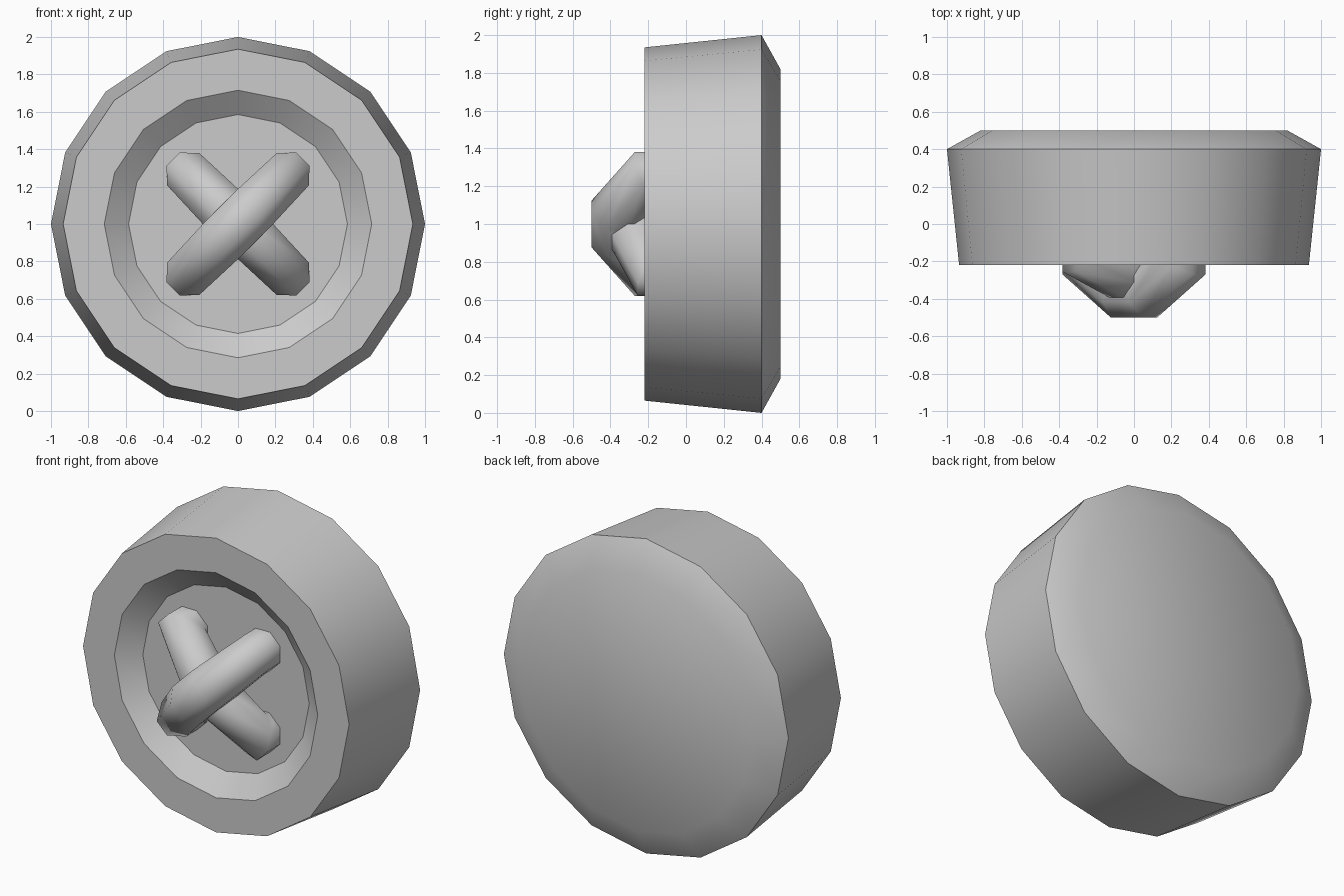
import bpy, bmesh
from math import sin, cos, pi, radians
from mathutils import Vector

if "Cube" in bpy.data.objects:
    bpy.data.objects.remove(bpy.data.objects["Cube"])


def finish(bm, name, angle):
    bmesh.ops.recalc_face_normals(bm, faces=bm.faces)
    me = bpy.data.meshes.new(name)
    bm.to_mesh(me)
    bm.free()
    ob = bpy.data.objects.new(name, me)
    bpy.context.collection.objects.link(ob)
    bpy.ops.object.select_all(action='DESELECT')
    ob.select_set(True)
    bpy.context.view_layer.objects.active = ob
    bpy.ops.object.shade_smooth_by_angle(angle=radians(angle))
    return ob


def loft(bm, rings):
    # Bridge closed rings of points and cap both ends
    rows = [[bm.verts.new(p) for p in ring] for ring in rings]
    for a, b in zip(rows, rows[1:]):
        n = len(a)
        for i in range(n):
            j = (i + 1) % n
            bm.faces.new((a[i], a[j], b[j], b[i]))
    bm.faces.new(rows[0])
    bm.faces.new(rows[-1])


# Button disc: 16-sided lathe about the y axis, profile of (radius, y)
profile = [(0.82, 0.5), (1.0, 0.4), (0.935, -0.22), (0.715, -0.22), (0.585, -0.12)]
bm = bmesh.new()
loft(bm, [[(r * cos(i * pi / 8), y, 1 + r * sin(i * pi / 8)) for i in range(16)]
          for r, y in profile])
finish(bm, "button_disc", 30)


def thread(name, side, mid_y, end_y):
    # Eight-sided tube arching over the recess along one diagonal
    along = Vector((side, 0, 1)).normalized()
    across = Vector((1, 0, -side)).normalized()
    # (distance along, y, mitre angle, in-plane radius, half width)
    half = [(0.085, mid_y, 15, 0.138, 0.134),
            (0.36, end_y, 60, 0.15, 0.122),
            (0.365, -0.05, 90, 0.122, 0.122)]
    path = [(-s, y, -a, k, w) for s, y, a, k, w in reversed(half)] + half
    rings = []
    for s, y, a, k, w in path:
        out = along * sin(radians(a)) + Vector((0, -cos(radians(a)), 0))
        centre = Vector((0, y, 1)) + along * s
        ring = []
        for i in range(8):
            t = (i + 0.5) * pi / 4
            ring.append(centre + (across * w * cos(t) + out * k * sin(t)) / cos(pi / 8))
        rings.append(ring)
    bm = bmesh.new()
    loft(bm, rings)
    finish(bm, name, 65)


# Crossed stitches
thread("upper_thread", 1, -0.366, -0.195)
thread("lower_thread", -1, -0.264, -0.18)
